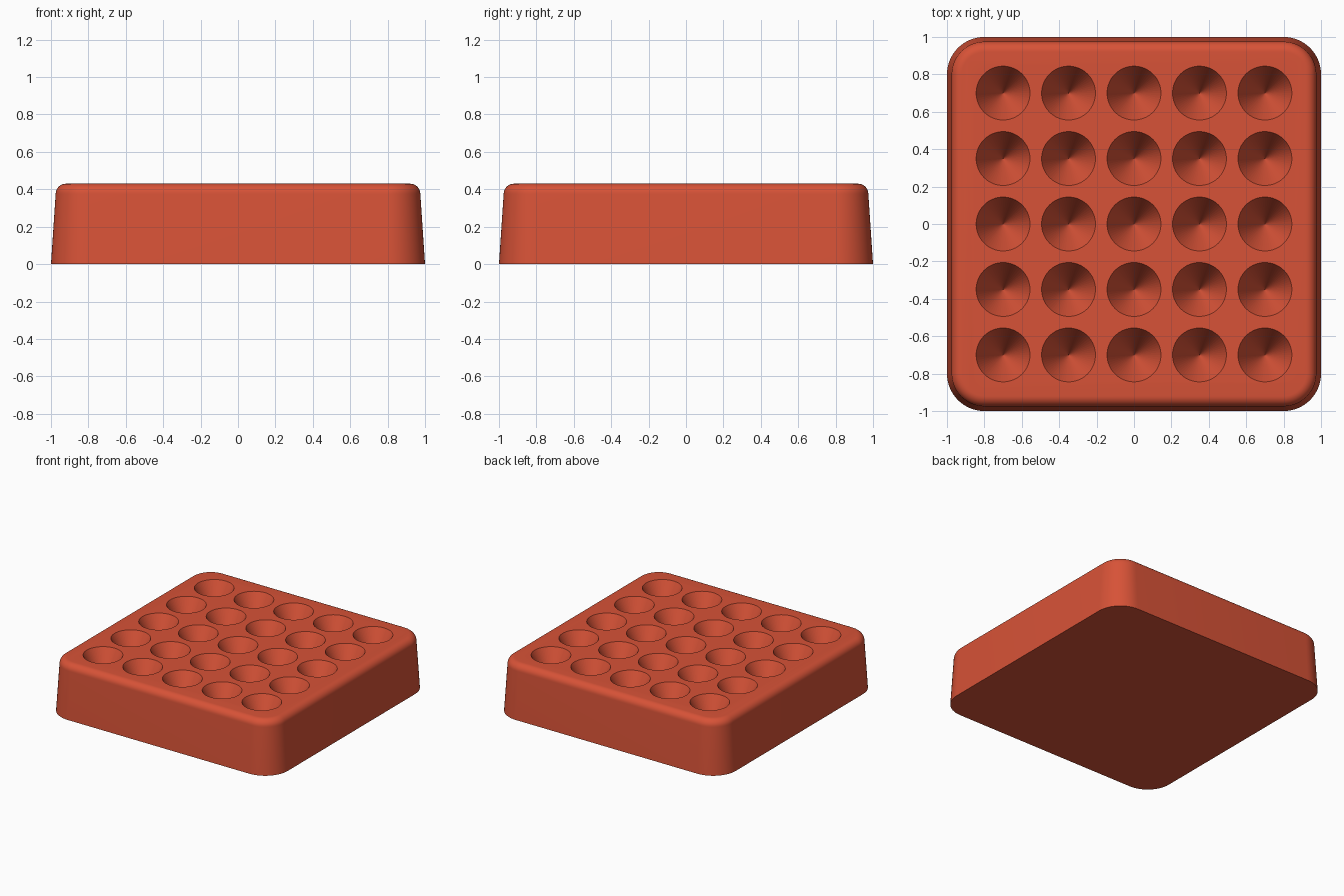
import bpy, bmesh, math

if "Cube" in bpy.data.objects:
    bpy.data.objects.remove(bpy.data.objects["Cube"], do_unlink=True)

HEIGHT, CORNER, FILLET = 0.43, 0.2, 0.055
PIT_RADIUS, PIT_DEPTH, PITCH = 0.144, 0.27, 0.35

red = bpy.data.materials.new("brick red")
red.use_nodes = True
colour = (0.68, 0.085, 0.038, 1)
red.diffuse_color = colour
red.node_tree.nodes["Principled BSDF"].inputs["Base Color"].default_value = colour


def make_object(name, bm):
    bmesh.ops.recalc_face_normals(bm, faces=bm.faces)
    mesh = bpy.data.meshes.new(name)
    bm.to_mesh(mesh)
    bm.free()
    mesh.materials.append(red)
    obj = bpy.data.objects.new(name, mesh)
    bpy.context.collection.objects.link(obj)
    return obj


def rounded_square(bm, half, z, steps=14):
    """Ring of vertices, with the corner arcs sharing fixed centres."""
    centre, radius = 1 - CORNER, half - (1 - CORNER)
    ring = []
    for quarter in range(4):
        turn = quarter * math.pi / 2
        cx = centre * math.sqrt(2) * math.cos(turn + math.pi / 4)
        cy = centre * math.sqrt(2) * math.sin(turn + math.pi / 4)
        for i in range(steps + 1):
            a = turn + i / steps * math.pi / 2
            ring.append(bm.verts.new((cx + radius * math.cos(a),
                                      cy + radius * math.sin(a), z)))
    return ring


# Tray body: tapered sides and a rounded top edge
profile = [(1.0, 0.0)]
for i in range(9):
    a = i / 8 * math.pi / 2
    profile.append((0.975 - FILLET * (1 - math.cos(a)),
                    HEIGHT - FILLET * (1 - math.sin(a))))
bm = bmesh.new()
rings = [rounded_square(bm, half, z) for half, z in profile]
for low, high in zip(rings, rings[1:]):
    for i in range(len(low)):
        j = (i + 1) % len(low)
        bm.faces.new((low[i], low[j], high[j], high[i]))
bm.faces.new(rings[0])
bm.faces.new(rings[-1])
tray = make_object("tray", bm)

# Cutter: five by five grid of cones, tips down
bm = bmesh.new()
grow = 1.1
for row in range(-2, 3):
    for col in range(-2, 3):
        cone = bmesh.ops.create_cone(
            bm, cap_ends=True, segments=64, radius1=0,
            radius2=PIT_RADIUS * grow, depth=PIT_DEPTH * grow)
        lift = HEIGHT - PIT_DEPTH + PIT_DEPTH * grow / 2
        bmesh.ops.translate(bm, verts=cone["verts"],
                            vec=(col * PITCH, row * PITCH, lift))
bmesh.ops.remove_doubles(bm, verts=bm.verts, dist=0.0001)
cutter = make_object("pit_cutter", bm)
cutter.hide_render = True

# Cut the pits
cut = tray.modifiers.new("pits", "BOOLEAN")
cut.operation = "DIFFERENCE"
cut.solver = "EXACT"
cut.object = cutter
bpy.ops.object.select_all(action="DESELECT")
tray.select_set(True)
bpy.context.view_layer.objects.active = tray
bpy.ops.object.modifier_apply(modifier=cut.name)
bpy.data.objects.remove(cutter, do_unlink=True)

# Smooth the body, keep the cone facets crisp up to the tip
bpy.ops.object.shade_smooth_by_angle(angle=math.radians(35))
for face in tray.data.polygons:
    inside = max(abs(face.center.x), abs(face.center.y)) < 0.88
    if inside and 0.1 < face.normal.z < 0.9:
        face.use_smooth = False
